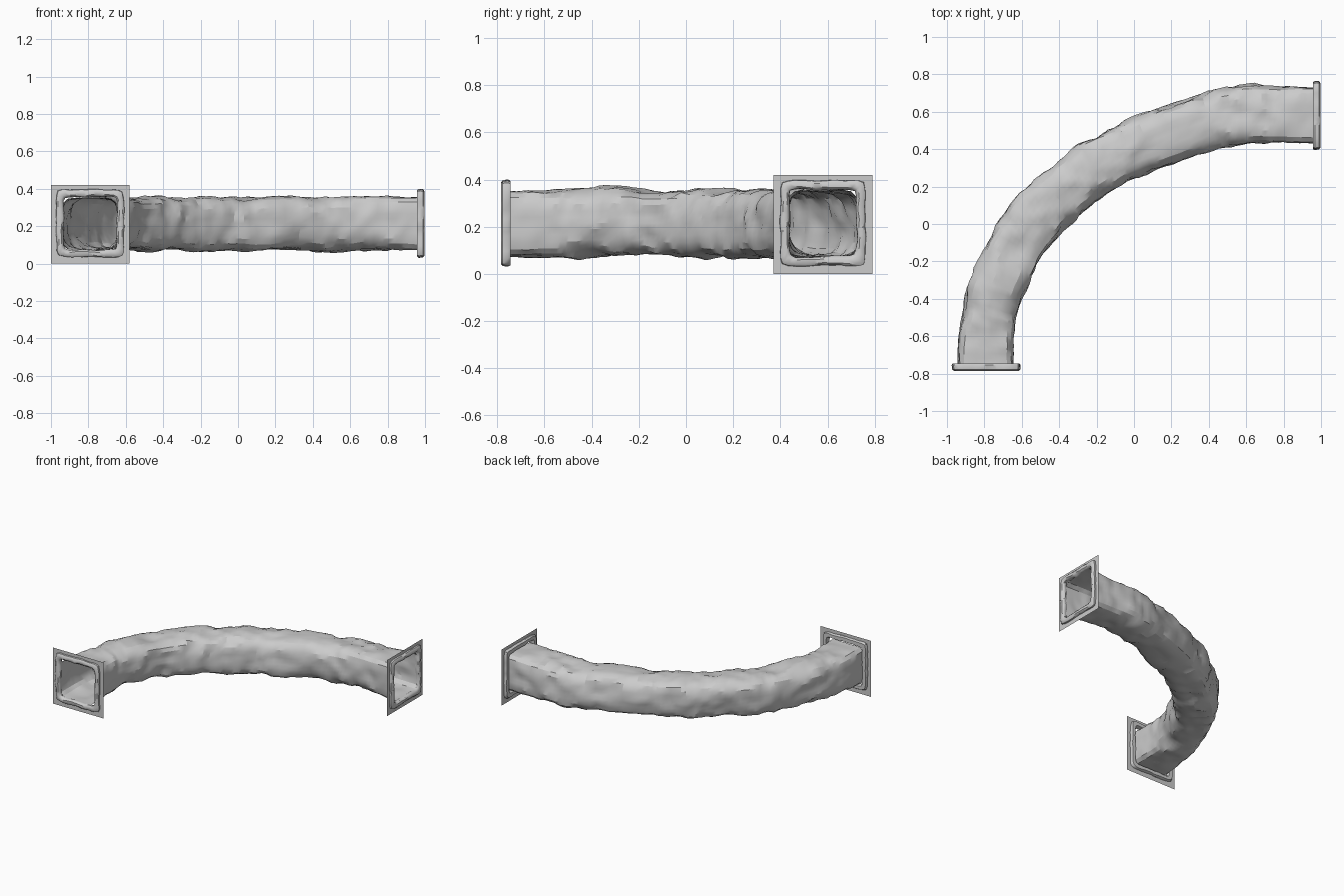
import bpy, bmesh, math
from mathutils import Vector, noise

if "Cube" in bpy.data.objects:
    bpy.data.objects.remove(bpy.data.objects["Cube"])

UP = Vector((0, 0, 1))
ZC = 0.215


def squircle(t, power):
    # unit rounded-square outline
    c, s = math.cos(t), math.sin(t)
    r = (abs(c) ** power + abs(s) ** power) ** (-1 / power)
    return r * c, r * s


def loft(name, rings, close_rings=False, angle=30):
    bm = bmesh.new()
    vs = [[bm.verts.new(p) for p in ring] for ring in rings]
    n = len(rings[0])
    pairs = list(zip(vs, vs[1:]))
    if close_rings:
        pairs.append((vs[-1], vs[0]))
    for a, b in pairs:
        for i in range(n):
            j = (i + 1) % n
            bm.faces.new((a[i], a[j], b[j], b[i]))
    bmesh.ops.recalc_face_normals(bm, faces=bm.faces)
    mesh = bpy.data.meshes.new(name)
    bm.to_mesh(mesh)
    bm.free()
    ob = bpy.data.objects.new(name, mesh)
    bpy.context.collection.objects.link(ob)
    bpy.ops.object.select_all(action='DESELECT')
    bpy.context.view_layer.objects.active = ob
    ob.select_set(True)
    bpy.ops.object.shade_smooth_by_angle(angle=math.radians(angle))
    return ob


def catmull(pts, steps):
    pts = [2 * pts[0] - pts[1]] + pts + [2 * pts[-1] - pts[-2]]
    out = []
    for a, b, c, d in zip(pts, pts[1:], pts[2:], pts[3:]):
        for k in range(steps):
            t = k / steps
            out.append(0.5 * (2 * b + (c - a) * t + (2 * a - 5 * b + 4 * c - d) * t * t
                              + (3 * b - a - 3 * c + d) * t ** 3))
    out.append(pts[-2])
    return out


def rock(p):
    # broad bulges, angular ridges and fine grain
    ridge = 0.5 - abs(noise.noise(p * 7 + Vector((3, 8, 1))))
    return (0.020 * noise.noise(p * 4) + 0.026 * (ridge - 0.28)
            + 0.010 * noise.noise(p * 17))


# curved rock tunnel, an open shell
path = catmull([Vector((x, y, ZC)) for x, y in (
    (-0.793, -0.765), (-0.79, -0.58), (-0.765, -0.42), (-0.66, -0.175),
    (-0.515, 0.035), (-0.34, 0.195), (-0.16, 0.325), (0.075, 0.435),
    (0.405, 0.555), (0.6, 0.585), (0.8, 0.585), (0.977, 0.58))], 8)
rings = []
last = len(path) - 1
for i, c in enumerate(path):
    tan = (path[min(i + 1, last)] - path[max(i - 1, 0)]).normalized()
    side = tan.cross(UP)
    end = min(1, min(i, last - i) / 14)
    bulge = 0.008 * math.exp(-((c.x - 0.55) / 0.12) ** 2)
    ring = []
    for k in range(36):
        u, v = squircle(2 * math.pi * k / 36, 6.5 - 3.0 * end)
        out = side * u + UP * v
        p = c + side * u * 0.147 + UP * v * 0.14
        p += out.normalized() * ((0.3 + 0.7 * end) * rock(p) + bulge)
        p += tan * 0.012 * end * noise.noise(p * 11 + Vector((5, 5, 5)))
        ring.append(p)
    rings.append(ring)
loft("tunnel_shell", rings, angle=22)


# each mouth: raised rocky rim and a thin square wall plate with an opening
RIM = ((0.141, 0.002), (0.144, -0.012), (0.153, -0.020), (0.170, -0.020),
       (0.180, -0.012), (0.182, 0.010), (0.176, 0.020), (0.150, 0.020))


def mouth(name, center, side, outward):
    rim = []
    for half, depth in RIM:
        ring = []
        for k in range(64):
            u, v = squircle(2 * math.pi * k / 64, 14)
            p = center + (side * u + UP * v) * half - outward * depth
            w = 0.006 * noise.noise(p * 16) + 0.003 * noise.noise(p * 40)
            ring.append(p + (side * u + UP * v) * w)
        rim.append(ring)
    loft(name + "_rim", rim, True, 40)
    square = ((-1, -1), (1, -1), (1, 1), (-1, 1))
    loft(name + "_wall_plate",
         [[center + side * u * h + UP * (v * h + lift) for u, v in square]
          for h, lift in ((0.155, 0), (0.21, -0.005))])


mouth("front_mouth", Vector((-0.79, -0.765, ZC)), Vector((1, 0, 0)), Vector((0, -1, 0)))
mouth("right_mouth", Vector((0.977, 0.58, ZC)), Vector((0, 1, 0)), Vector((1, 0, 0)))
